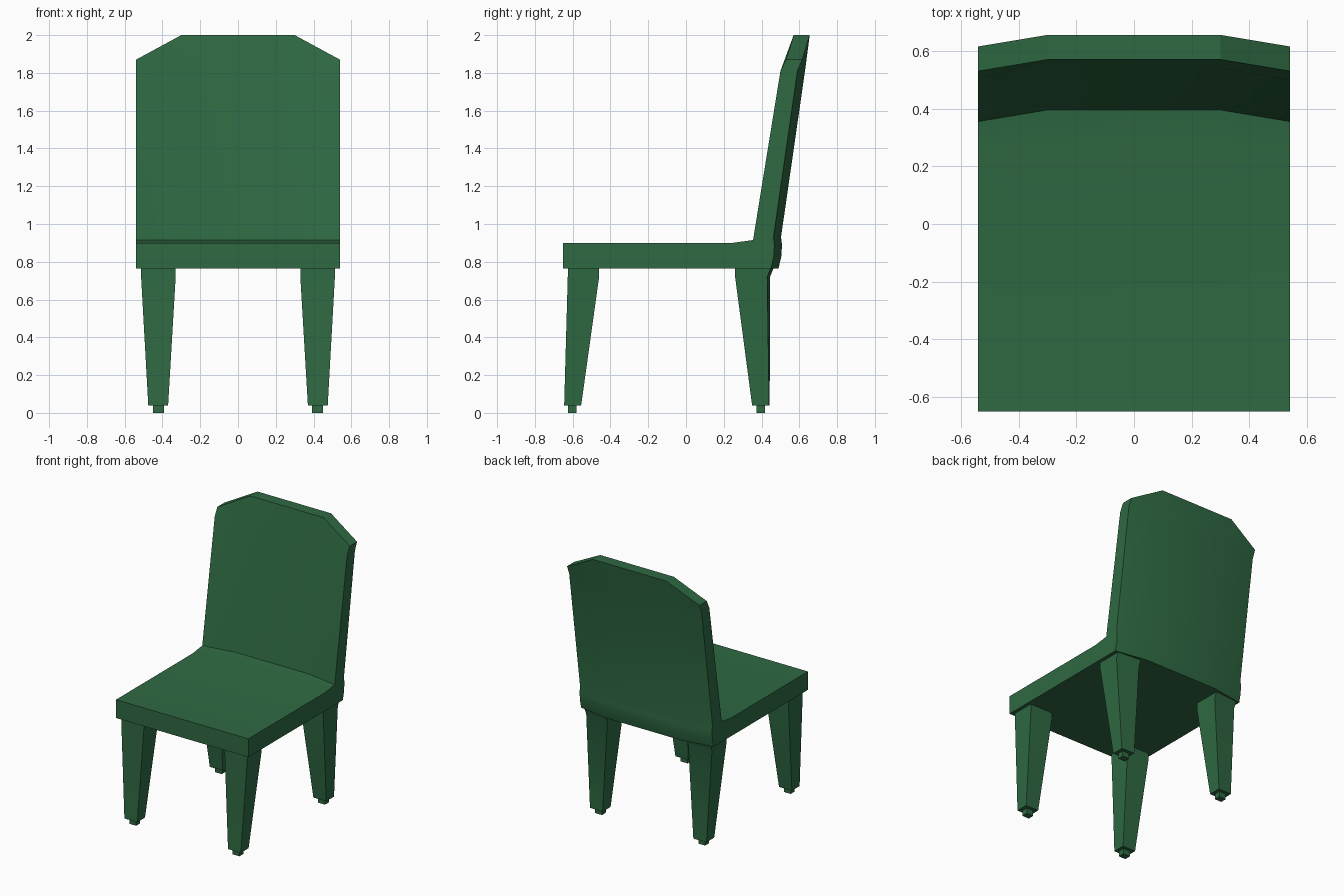
import bpy, bmesh, math

cube = bpy.data.objects.get("Cube")
if cube:
    bpy.data.objects.remove(cube, do_unlink=True)

green = bpy.data.materials.new("dark green")
green.use_nodes = True
COLOUR = (0.028, 0.142, 0.055, 1)
green.diffuse_color = COLOUR
green.node_tree.nodes["Principled BSDF"].inputs["Base Color"].default_value = COLOUR


def loft(name, rings):
    """Skin a list of matching closed rings and cap both ends."""
    bm = bmesh.new()
    loops = [[bm.verts.new(p) for p in ring] for ring in rings]
    n = len(loops[0])
    for a, b in zip(loops, loops[1:]):
        for i in range(n):
            j = (i + 1) % n
            bm.faces.new((a[i], a[j], b[j], b[i]))
    bm.faces.new(loops[0])
    bm.faces.new(loops[-1])
    bmesh.ops.recalc_face_normals(bm, faces=bm.faces)
    mesh = bpy.data.meshes.new(name)
    bm.to_mesh(mesh)
    bm.free()
    mesh.materials.append(green)
    obj = bpy.data.objects.new(name, mesh)
    bpy.context.collection.objects.link(obj)
    bpy.ops.object.select_all(action='DESELECT')
    obj.select_set(True)
    bpy.context.view_layer.objects.active = obj
    bpy.ops.object.shade_smooth_by_angle(angle=math.radians(25))
    return obj


# Upholstered seat and back: one side profile swept across, with the sides
# curving forward and the top corners cut down
seat_profile = [(-0.65, 0.765), (-0.65, 0.90)]
back_profile = [(0.285, 0.90), (0.395, 0.915), (0.54, 1.81), (0.57, 2.0),
                (0.655, 2.0), (0.63, 1.81), (0.503, 0.93), (0.508, 0.89),
                (0.505, 0.83), (0.49, 0.765)]


def section(x, forward, top):
    pts = seat_profile + [(y - forward, min(z, top)) for y, z in back_profile]
    return [(x, y, z) for y, z in pts]


loft("seat_and_back", [section(-0.54, 0.04, 1.87), section(-0.30, 0, 2.0),
                       section(0.30, 0, 2.0), section(0.54, 0.04, 1.87)])


# Tapered legs with small square feet
def ring(side, x0, x1, y0, y1, z, skew=0):
    """Rectangle from inner x0 to outer x1; skew pulls the outer rear corner in."""
    return [(side * x0, y0, z), (side * x1, y0, z),
            (side * x1, y1 - skew, z), (side * x0, y1, z)]


for side, word in ((1, "left"), (-1, "right")):
    loft("front_leg_" + word, [
        ring(side, 0.33, 0.515, -0.625, -0.46, 0.77),
        ring(side, 0.33, 0.513, -0.626, -0.46, 0.72),
        ring(side, 0.37, 0.475, -0.645, -0.555, 0.04)])
    loft("rear_leg_" + word, [
        ring(side, 0.33, 0.515, 0.26, 0.465, 0.77, 0.015),
        ring(side, 0.33, 0.513, 0.26, 0.445, 0.72, 0.015),
        ring(side, 0.37, 0.475, 0.35, 0.443, 0.04, 0.003)])
    for place, y in (("front", -0.602), ("rear", 0.395)):
        loft(place + "_foot_" + word, [
            ring(side, 0.393, 0.449, y - 0.023, y + 0.023, z) for z in (0, 0.045)])
